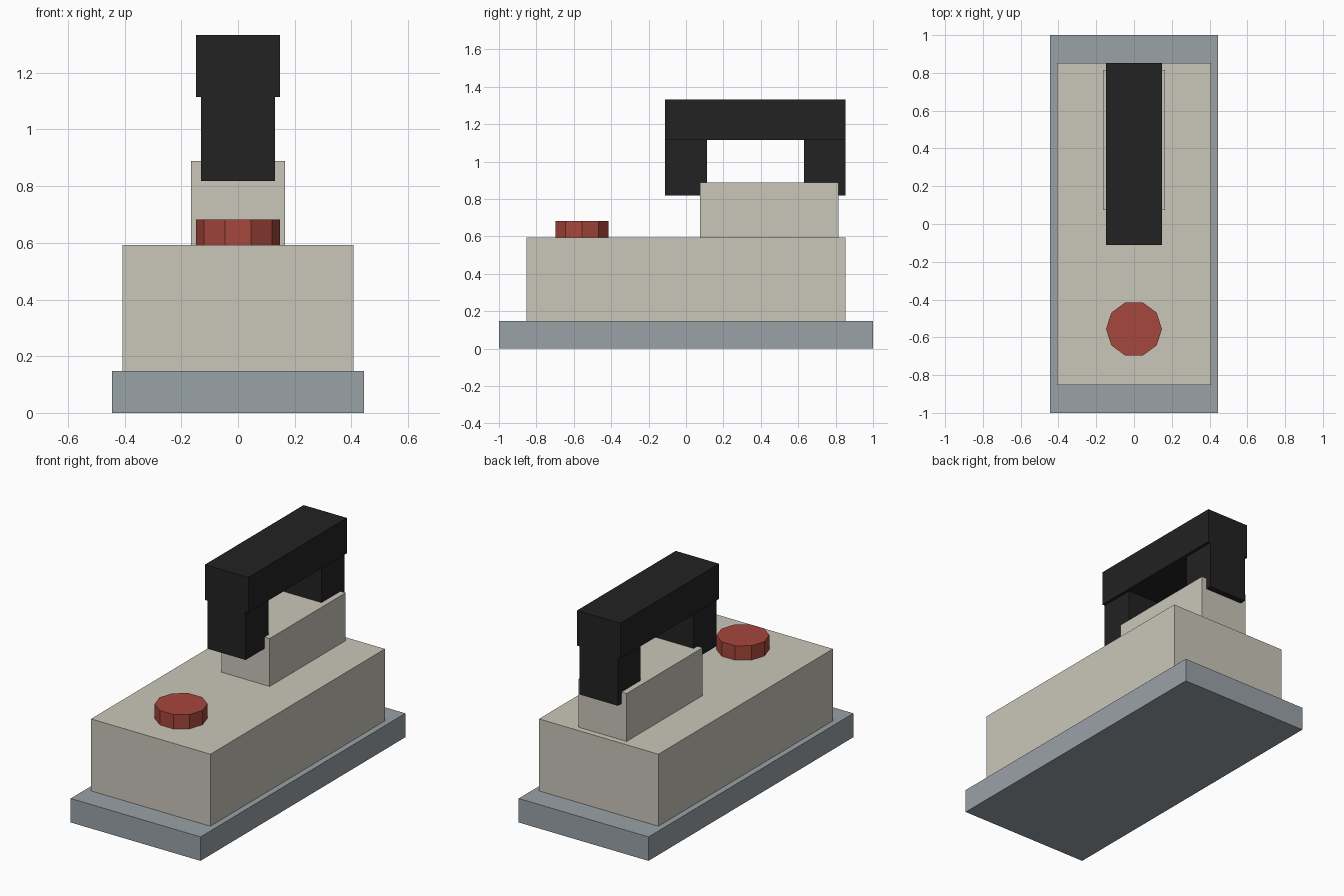
import bpy, bmesh
from mathutils import Matrix

if "Cube" in bpy.data.objects:
    bpy.data.objects.remove(bpy.data.objects["Cube"])


def material(name, color):
    m = bpy.data.materials.new(name)
    m.diffuse_color = (*color, 1.0)
    m.use_nodes = True
    m.node_tree.nodes["Principled BSDF"].inputs["Base Color"].default_value = m.diffuse_color
    return m


STEEL = material("steel grey", (0.32, 0.36, 0.39))
BEIGE = material("warm beige", (0.59, 0.565, 0.49))
BLACK = material("black", (0.016, 0.016, 0.016))
RED = material("dull red", (0.38, 0.063, 0.045))


def add_object(name, bm, mat):
    mesh = bpy.data.meshes.new(name)
    bm.to_mesh(mesh)
    bm.free()
    mesh.materials.append(mat)
    obj = bpy.data.objects.new(name, mesh)
    bpy.context.collection.objects.link(obj)
    return obj


def box(name, half_width, y, z, mat):
    """Box centred on x, spanning the given y and z ranges."""
    bm = bmesh.new()
    place = Matrix.Translation((0, sum(y) / 2, sum(z) / 2))
    size = Matrix.Diagonal((2 * half_width, y[1] - y[0], z[1] - z[0], 1))
    bmesh.ops.create_cube(bm, size=1, matrix=place @ size)
    return add_object(name, bm, mat)


# Sole plate and housing
box("sole_plate", 0.444, (-1.0, 1.0), (0.0, 0.148), STEEL)
box("housing", 0.408, (-0.852, 0.852), (0.148, 0.593), BEIGE)
box("handle_mount", 0.165, (0.074, 0.815), (0.593, 0.889), BEIGE)

# Handle: two posts under a wider grip
for name, y in (("front_post", -0.111), ("back_post", 0.63)):
    box(name, 0.13, (y, y + 0.222), (0.818, 1.115), BLACK)
box("grip", 0.148, (-0.111, 0.852), (1.115, 1.333), BLACK)

# Ten-sided dial
bm = bmesh.new()
bmesh.ops.create_cone(bm, cap_ends=True, segments=10, radius1=0.148, radius2=0.148,
                      depth=0.089, matrix=Matrix.Translation((0, -0.556, 0.6375))
                      @ Matrix.Rotation(1.5707963, 4, "Z"))
add_object("dial", bm, RED)
